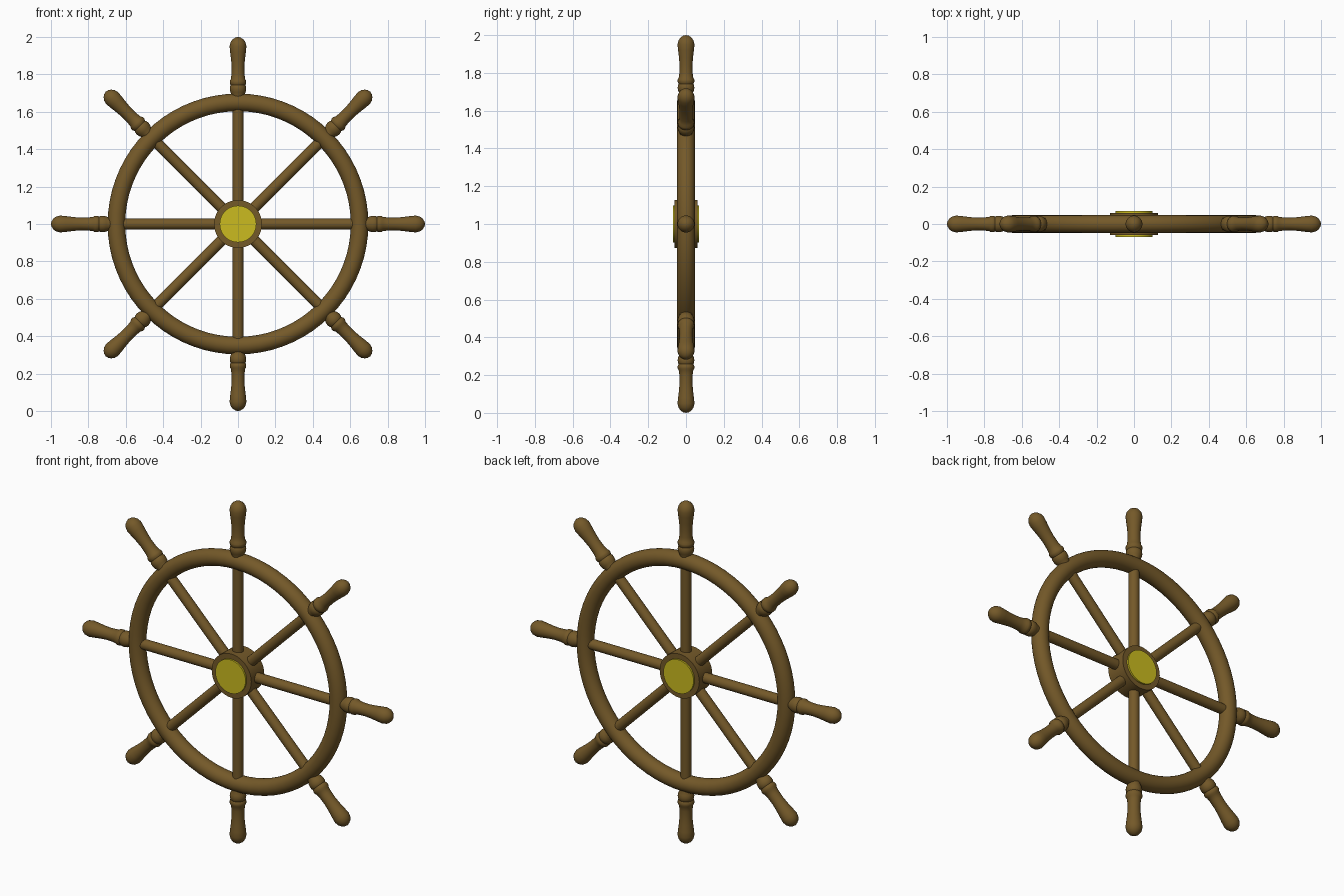
import bpy, bmesh
from math import pi, radians
from mathutils import Matrix, Vector

if "Cube" in bpy.data.objects:
    bpy.data.objects.remove(bpy.data.objects["Cube"])

CENTER = Vector((0, 0, 1))


def material(name, color):
    m = bpy.data.materials.new(name)
    m.diffuse_color = (*color, 1)
    m.use_nodes = True
    m.node_tree.nodes["Principled BSDF"].inputs["Base Color"].default_value = m.diffuse_color
    return m


wood = material("wood", (0.175, 0.10, 0.022))
brass = material("brass", (0.60, 0.50, 0.014))


def lathe(name, profile, mat, matrix, steps=32):
    """Revolve (height, radius) points around z, then place by matrix."""
    bm = bmesh.new()
    verts = [bm.verts.new((r, 0, h)) for h, r in profile]
    edges = [bm.edges.new(p) for p in zip(verts, verts[1:])]
    bmesh.ops.spin(bm, geom=verts + edges, cent=(0, 0, 0), axis=(0, 0, 1),
                   angle=2 * pi, steps=steps, use_duplicate=False)
    bmesh.ops.remove_doubles(bm, verts=bm.verts, dist=1e-4)
    bmesh.ops.recalc_face_normals(bm, faces=bm.faces)
    mesh = bpy.data.meshes.new(name)
    bm.to_mesh(mesh)
    bm.free()
    mesh.materials.append(mat)
    ob = bpy.data.objects.new(name, mesh)
    bpy.context.collection.objects.link(ob)
    ob.matrix_world = matrix
    smooth(ob)
    return ob


def smooth(ob):
    bpy.ops.object.select_all(action='DESELECT')
    ob.select_set(True)
    bpy.context.view_layer.objects.active = ob
    bpy.ops.object.shade_smooth_by_angle(angle=radians(40))


# Round rim
bpy.ops.mesh.primitive_torus_add(major_radius=0.65, minor_radius=0.047,
                                 major_segments=72, minor_segments=24,
                                 location=CENTER, rotation=(pi / 2, 0, 0))
rim = bpy.context.object
rim.name = "rim"
rim.data.materials.append(wood)
smooth(rim)

# Hub drum with a brass disc on each face
axle = Matrix.Translation(CENTER) @ Matrix.Rotation(pi / 2, 4, 'X')
lathe("hub", [(-0.06, 0), (-0.06, 0.128), (0.06, 0.128), (0.06, 0)], wood, axle, 40)
lathe("hub_cap_front", [(0.055, 0), (0.055, 0.098), (0.07, 0.098), (0.07, 0)], brass, axle, 40)
lathe("hub_cap_back", [(-0.055, 0), (-0.055, 0.098), (-0.07, 0.098), (-0.07, 0)], brass, axle, 40)

# Eight spokes, each with a turned handle outside the rim
spoke = [(0.08, 0), (0.08, 0.029), (0.64, 0.029), (0.64, 0)]
handle = [(0.65, 0), (0.65, 0.032), (0.69, 0.034), (0.705, 0.041), (0.72, 0.044),
          (0.735, 0.043), (0.742, 0.039), (0.752, 0.044), (0.765, 0.044),
          (0.775, 0.038), (0.80, 0.035), (0.84, 0.034), (0.88, 0.037),
          (0.92, 0.042), (0.95, 0.045), (0.972, 0.040), (0.988, 0.028),
          (0.997, 0.014), (1.0, 0)]
for i in range(8):
    place = Matrix.Translation(CENTER) @ Matrix.Rotation(i * pi / 4, 4, 'Y')
    lathe(f"spoke_{i + 1}", spoke, wood, place, 24)
    lathe(f"handle_{i + 1}", handle, wood, place, 32)
